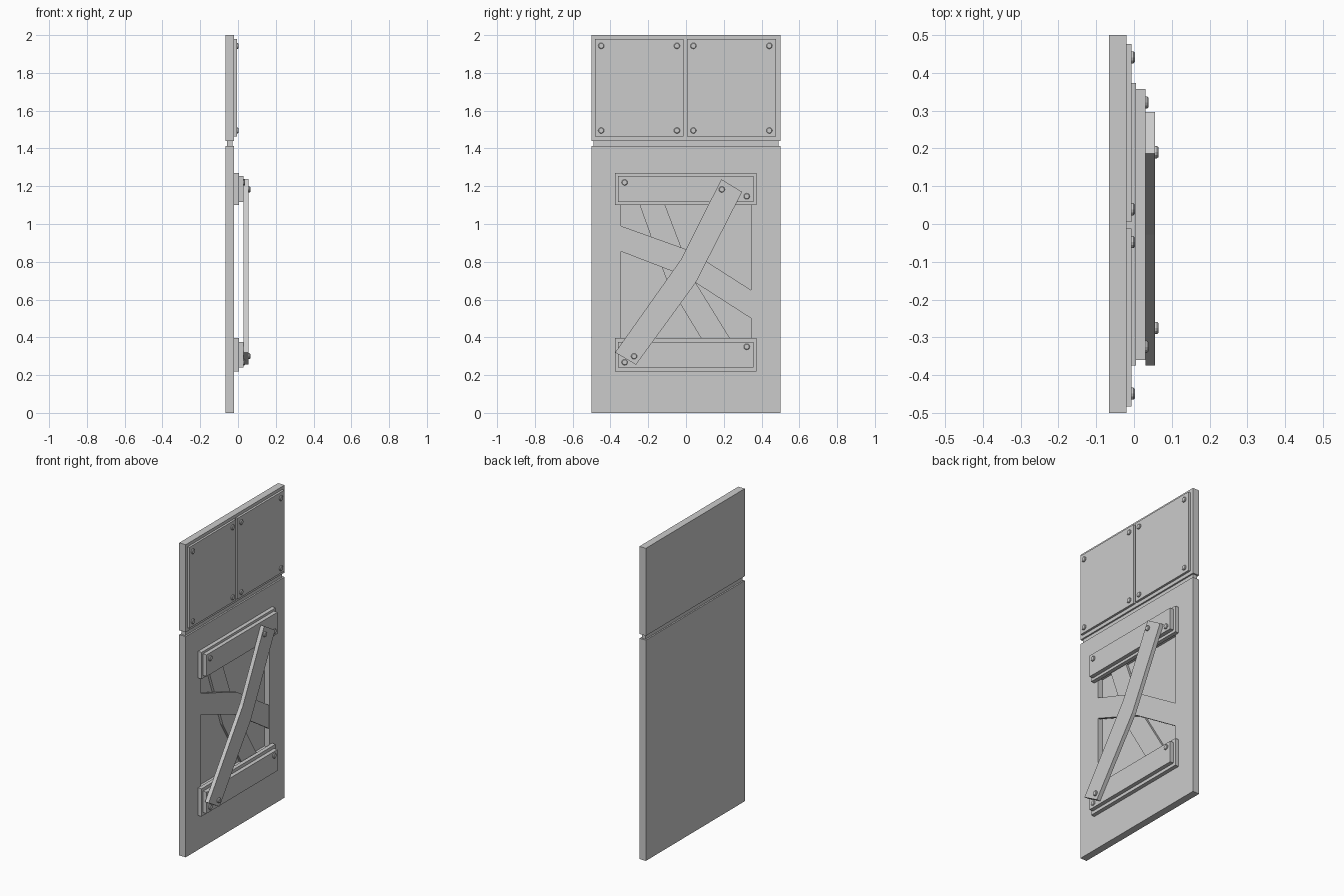
import bpy, bmesh
from math import radians
from mathutils import Matrix

if "Cube" in bpy.data.objects:
    bpy.data.objects.remove(bpy.data.objects["Cube"])


def prism(name, pts, x0, x1):
    """Extrude a (y, z) outline from x0 to x1."""
    bm = bmesh.new()
    face = bm.faces.new([bm.verts.new((x0, y, z)) for y, z in pts])
    ext = bmesh.ops.extrude_face_region(bm, geom=[face])
    verts = [v for v in ext["geom"] if isinstance(v, bmesh.types.BMVert)]
    bmesh.ops.translate(bm, verts=verts, vec=(x1 - x0, 0, 0))
    bmesh.ops.recalc_face_normals(bm, faces=bm.faces)
    me = bpy.data.meshes.new(name)
    bm.to_mesh(me)
    bm.free()
    ob = bpy.data.objects.new(name, me)
    bpy.context.collection.objects.link(ob)
    return ob


def box(name, x0, x1, y0, y1, z0, z1):
    return prism(name, [(y0, z0), (y1, z0), (y1, z1), (y0, z1)], x0, x1)


def bolt(name, x, y, z, r=0.016, h=0.008):
    """Chamfered bolt head sitting on the surface at x."""
    bm = bmesh.new()
    turn = Matrix.Rotation(radians(90), 4, 'Y')
    for a, b, lo, hi in ((r, r, -0.004, h * 0.6), (r, r * 0.8, h * 0.6, h)):
        bmesh.ops.create_cone(
            bm, cap_ends=False, segments=12, radius1=a, radius2=b, depth=hi - lo,
            matrix=Matrix.Translation((x + (lo + hi) / 2, y, z)) @ turn)
    bmesh.ops.remove_doubles(bm, verts=bm.verts, dist=1e-5)
    bmesh.ops.holes_fill(bm, edges=bm.edges)
    bmesh.ops.recalc_face_normals(bm, faces=bm.faces)
    me = bpy.data.meshes.new(name)
    bm.to_mesh(me)
    bm.free()
    bpy.context.collection.objects.link(bpy.data.objects.new(name, me))


BACK, FRONT = -0.066, -0.02

# wall slabs with a recessed joint between them
lower = box("lower_wall", BACK, FRONT, -0.5, 0.5, 0, 1.412)
box("wall_joint", -0.057, -0.03, -0.49, 0.49, 1.405, 1.445)
box("upper_wall", BACK, FRONT, -0.5, 0.5, 1.44, 2.0)

# window recess cut into the lower slab
cutter = box("recess_cutter", -0.055, 0.1, -0.345, 0.345, 0.38, 1.12)
cutter.hide_render = True
mod = lower.modifiers.new("recess", 'BOOLEAN')
mod.operation = 'DIFFERENCE'
mod.solver = 'EXACT'
mod.object = cutter
bpy.context.view_layer.objects.active = lower
bpy.ops.object.modifier_apply(modifier=mod.name)
bpy.data.objects.remove(cutter)

# two bolted plates on the upper slab
for side, y0, y1 in (("left", -0.483, -0.012), ("right", 0.005, 0.477)):
    box("upper_plate_" + side, FRONT, -0.006, y0, y1, 1.462, 1.98)
    for y in (y0 + 0.034, y1 - 0.036):
        for z in (1.495, 1.943):
            bolt("plate_bolt", -0.006, y, z)

# stepped sill and lintel
for name, z0, z1, i0, i1, bolts in (
        ("lintel", 1.10, 1.27, 1.117, 1.255, ((-0.325, 1.22), (0.322, 1.147))),
        ("sill", 0.22, 0.397, 0.24, 0.376, ((-0.325, 0.268), (0.322, 0.35)))):
    box(name + "_base", FRONT, 0.005, -0.375, 0.373, z0, z1)
    box(name + "_board", 0.005, 0.03, -0.36, 0.357, i0, i1)
    for y, z in bolts:
        bolt(name + "_bolt", 0.03, y, z)

# bent planks inside the recess
prism("steep_plank", [(-0.252, 1.12), (-0.098, 0.69), (0.089, 0.38),
                      (0.242, 0.38), (0.037, 0.712), (-0.118, 1.12)], -0.055, -0.038)
prism("cross_plank", [(-0.345, 0.99), (-0.345, 0.855), (0, 0.722),
                      (0.345, 0.50), (0.345, 0.65), (0.015, 0.861)], -0.038, -0.0205)

# bent plank nailed across the front
prism("front_plank", [(-0.375, 0.32), (-0.265, 0.255), (0.052, 0.69),
                      (0.297, 1.17), (0.187, 1.237), (-0.028, 0.81)], 0.03, 0.055)
for y, z in ((0.19, 1.183), (-0.275, 0.30)):
    bolt("front_plank_bolt", 0.055, y, z, h=0.01)
